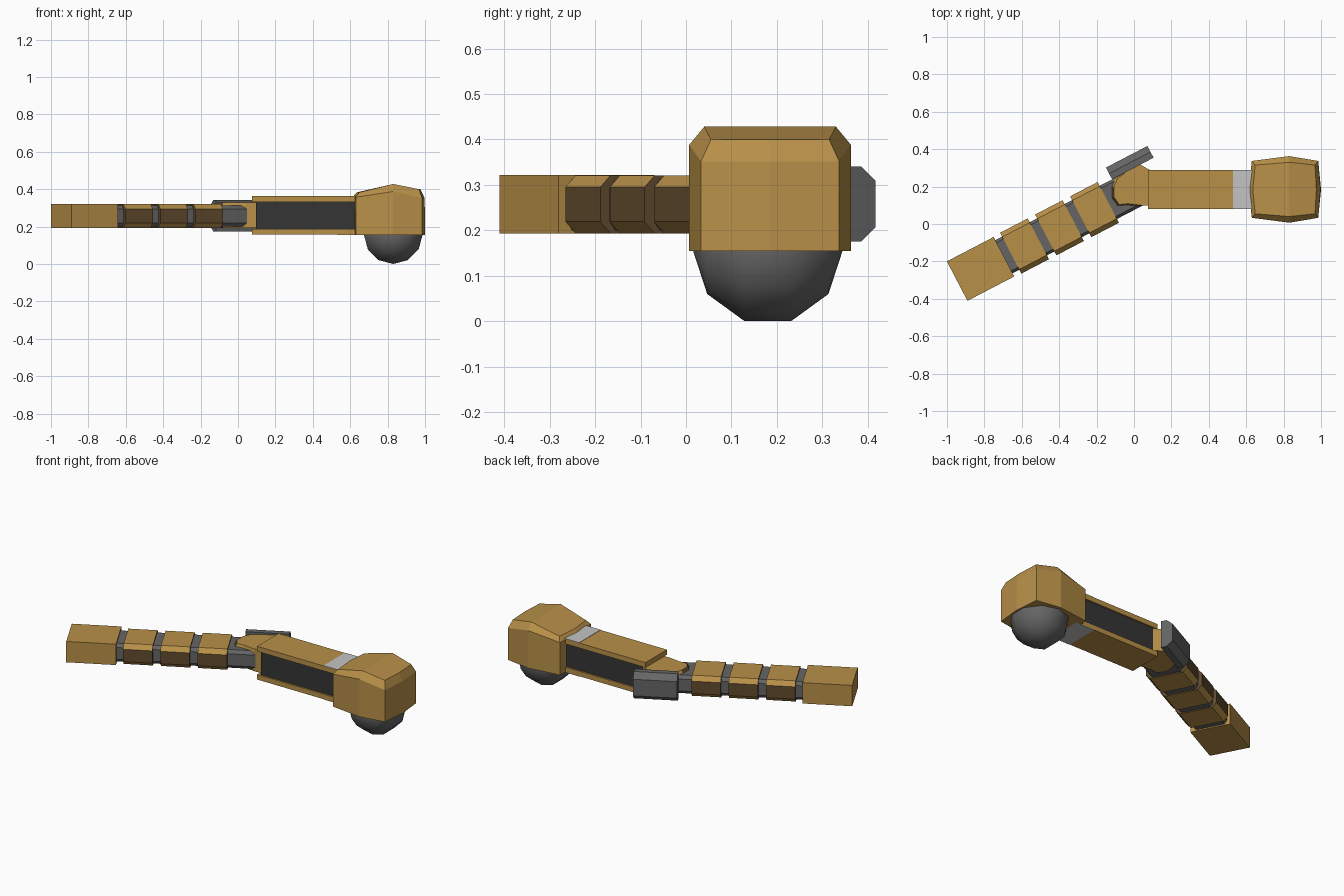
import bpy, bmesh, math
from mathutils import Matrix, Vector

if "Cube" in bpy.data.objects:
    bpy.data.objects.remove(bpy.data.objects["Cube"])


def material(name, rgb):
    m = bpy.data.materials.new(name)
    m.diffuse_color = (*rgb, 1)
    m.use_nodes = True
    m.node_tree.nodes["Principled BSDF"].inputs["Base Color"].default_value = m.diffuse_color
    return m


TAN = material("tan", (0.48, 0.28, 0.065))
BROWN = material("dark brown", (0.12, 0.07, 0.028))
GREY = material("steel grey", (0.13, 0.13, 0.13))
DARK = material("charcoal", (0.035, 0.035, 0.035))
PALE = material("pale grey", (0.55, 0.55, 0.55))

ANGLE = math.radians(27.5)
# forearm frame: local x runs along the bent limb, origin at the elbow
BEND = Matrix.Translation((0, 0.187, 0)) @ Matrix.Rotation(ANGLE, 4, 'Z')


def finish(bm, name, *mats):
    bmesh.ops.recalc_face_normals(bm, faces=bm.faces)
    me = bpy.data.meshes.new(name)
    bm.to_mesh(me)
    bm.free()
    for m in mats:
        me.materials.append(m)
    ob = bpy.data.objects.new(name, me)
    bpy.context.collection.objects.link(ob)
    return ob


def loft(rings):
    """Closed solid through rings of matching points."""
    bm = bmesh.new()
    loops = [[bm.verts.new(p) for p in r] for r in rings]
    n = len(loops[0])
    for a, b in zip(loops, loops[1:]):
        for i in range(n):
            j = (i + 1) % n
            bm.faces.new((a[i], a[j], b[j], b[i]))
    bm.faces.new(loops[0])
    bm.faces.new(loops[-1])
    return bm


def box(name, x0, x1, y0, y1, z0, z1, mat):
    pts = [(x0, y0), (x1, y0), (x1, y1), (x0, y1)]
    return finish(loft([[(x, y, z) for x, y in pts] for z in (z0, z1)]), name, mat)


def limb(name, s0, s1, section, *mats):
    """Prism along the bent limb; section is (sideways, z) points."""
    bm = loft([[(s, v, z) for v, z in section] for s in (s0, s1)])
    bmesh.ops.transform(bm, matrix=BEND, verts=bm.verts)
    return finish(bm, name, *mats)


def chamfered(half, inner, z0, z1, c):
    return [(-inner, z0), (inner, z0), (half, z0 + c), (half, z1 - c),
            (inner, z1), (-inner, z1), (-half, z1 - c), (-half, z0 + c)]


# end block, core and three collar segments of the bent limb
limb("end_block", -1.066, -0.784,
     [(-0.119, 0.193), (0.119, 0.193), (0.119, 0.322), (-0.119, 0.322)], TAN)
limb("limb_core", -0.79, 0.04, chamfered(0.1, 0.085, 0.2, 0.313, 0.02), GREY)
for i in range(3):
    s = -0.66 + 0.211 * i
    ob = limb(f"limb_segment_{i + 1}", s - 0.083, s + 0.083,
              chamfered(0.123, 0.098, 0.193, 0.321, 0.026), TAN, BROWN)
    for f in ob.data.polygons:
        f.material_index = int(abs(f.normal.z) < 0.3)

# elbow hub
hub = [(0.1, 0.1), (0.1, 0.28), (0.02, 0.325), (-0.1, 0.25), (-0.122, 0.2),
       (-0.122, 0.14), (-0.09, 0.095), (-0.04, 0.1), (0.04, 0.1)]
c = Vector((0.02, 0.19))
hub_rings = []
for z, k in ((0.192, 0.9), (0.215, 1), (0.307, 1), (0.33, 0.9)):
    hub_rings.append([(*(c + (Vector(p) - c) * (k if p[0] < -0.03 else 1)), z) for p in hub])
elbow = finish(loft(hub_rings), "elbow_hub", TAN, BROWN)
for f in elbow.data.polygons:
    f.material_index = int(abs(f.normal.z) < 0.9 and f.normal.x < -0.5 and f.center.y < 0.22)

# elbow guard plate
limb("elbow_guard", 0.045 - 0.125, 0.045 + 0.125,
     [(0.1, 0.175), (0.135, 0.175), (0.171, 0.207), (0.171, 0.309),
      (0.135, 0.341), (0.1, 0.341)], GREY)

# straight arm: dark inner beam between two plates, with pale bands
box("arm_core", 0.096, 0.66, 0.09, 0.28, 0.18, 0.34, DARK)
for name, z0, z1, zb in (("top", 0.332, 0.363, 0.363), ("bottom", 0.157, 0.188, 0.155)):
    box(f"{name}_plate", 0.075, 0.68, 0.08, 0.29, z0, z1, TAN)
    box(f"{name}_band", 0.53, 0.66, 0.08, 0.29, zb, zb + 0.002, PALE)

# head cowl: three rings of eight points with a peaked roof
Y = 0.185


def cowl_ring(left, lmid, right, rmid, side, mid, zl, zm, zr):
    return [(left, Y - side, zl), (0.83, Y - mid, zm), (right, Y - side, zr),
            (rmid, Y, zr), (right, Y + side, zr), (0.83, Y + mid, zm),
            (left, Y + side, zl), (lmid, Y, zl)]


bm = loft([
    cowl_ring(0.63, 0.615, 0.985, 1.0, 0.152, 0.178, 0.155, 0.155, 0.155),
    cowl_ring(0.63, 0.612, 0.985, 0.998, 0.152, 0.178, 0.357, 0.388, 0.352),
    cowl_ring(0.648, 0.635, 0.968, 0.975, 0.13, 0.145, 0.383, 0.428, 0.4),
])
# split the roof cap along its ridge so it stays crisp
bm.verts.ensure_lookup_table()
cap = max(bm.faces, key=lambda f: f.calc_center_median().z)
bmesh.utils.face_split(cap, bm.verts[17], bm.verts[21])
finish(bm, "head_cowl", TAN)

# ball, lying with its poles along y
bm = bmesh.new()
bmesh.ops.create_uvsphere(bm, u_segments=12, v_segments=5, radius=0.165)
turn = Matrix.Translation((0.83, 0.18, 0.157)) @ Matrix.Rotation(math.pi / 2, 4, 'X')
bmesh.ops.transform(bm, matrix=turn, verts=bm.verts)
for f in bm.faces:
    f.smooth = True
finish(bm, "head_ball", GREY)
